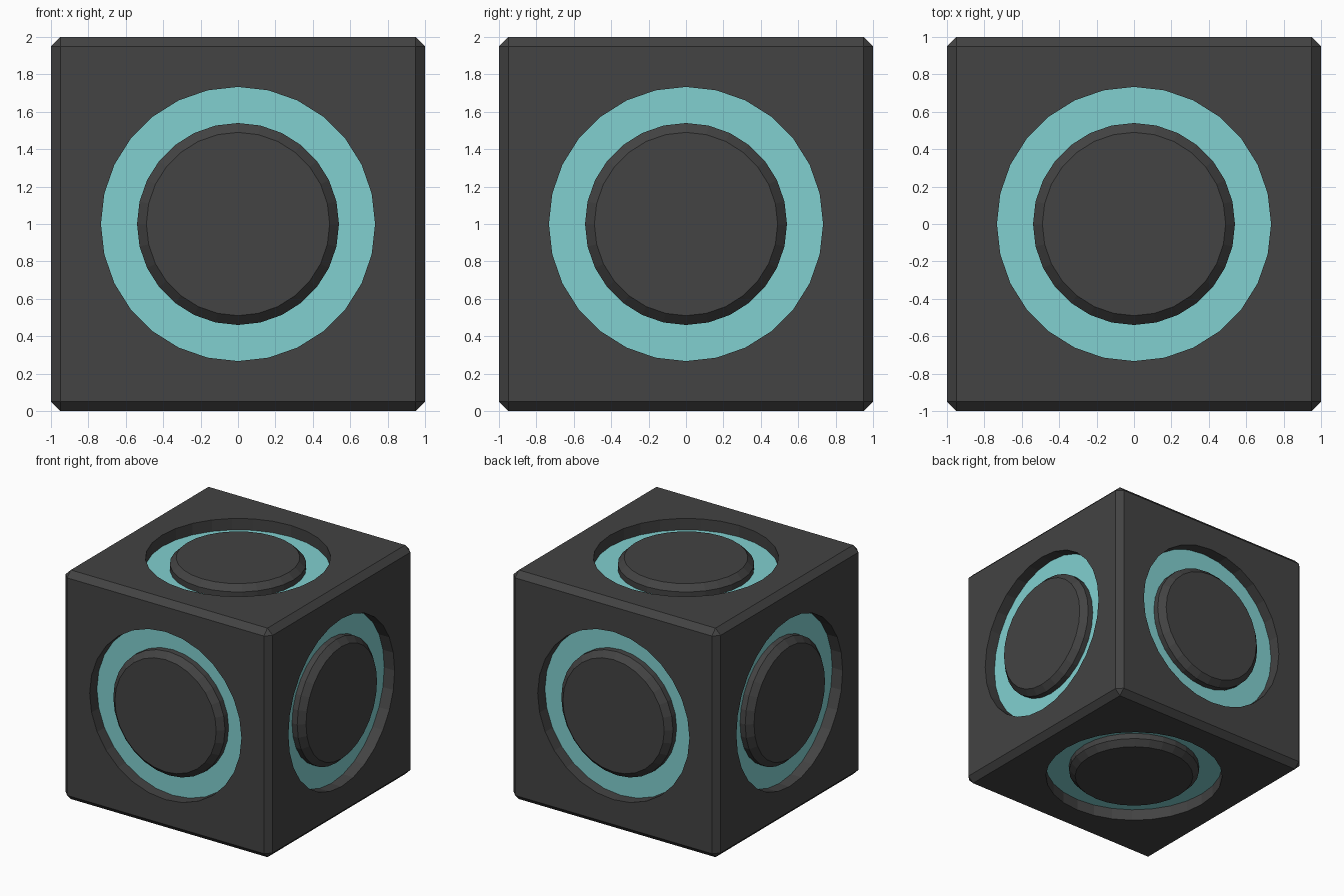
import bpy, bmesh, math
from mathutils import Matrix, Vector

if "Cube" in bpy.data.objects:
    bpy.data.objects.remove(bpy.data.objects["Cube"])

SIDES = 28
BEVEL = 0.05


def material(name, rgb):
    m = bpy.data.materials.new(name)
    m.diffuse_color = (*rgb, 1.0)
    m.use_nodes = True
    m.node_tree.nodes["Principled BSDF"].inputs["Base Color"].default_value = m.diffuse_color
    return m


dark = material("dark grey", (0.056, 0.056, 0.056))
cyan = material("light cyan", (0.22, 0.63, 0.63))

# Bevelled cube shell, with its six large faces removed for the panels
bm = bmesh.new()
bmesh.ops.create_cube(bm, size=2.0)
bmesh.ops.bevel(bm, geom=bm.edges[:], offset=BEVEL, segments=1,
                profile=0.5, affect='EDGES')
bmesh.ops.delete(bm, geom=[f for f in bm.faces if f.calc_area() > 1],
                 context='FACES_ONLY')

# Radius and height of each step: recess rim, recess floor, button foot,
# button shoulder, button top
STEPS = [(0.733, 1.0), (0.733, 0.9), (0.54, 0.9), (0.54, 0.95), (0.49, 1.0)]


def add_panel(rot):
    rings = []
    for r, h in STEPS:
        rings.append([bm.verts.new(rot @ Vector((
            r * math.cos(2 * math.pi * i / SIDES),
            r * math.sin(2 * math.pi * i / SIDES), h))) for i in range(SIDES)])
    # Flat square surround, split at the corners
    c = 1 - BEVEL
    corners = [bm.verts.new(rot @ Vector((x, y, 1.0)))
               for x, y in ((c, c), (-c, c), (-c, -c), (c, -c))]
    q = SIDES // 4
    for k in range(4):
        arc = [rings[0][(4 + q * k + j) % SIDES] for j in range(q + 1)]
        bm.faces.new([corners[k], corners[(k + 1) % 4]] + arc[::-1])
    # Recess wall, cyan floor and round button
    for s in range(len(rings) - 1):
        a, b = rings[s], rings[s + 1]
        for i in range(SIDES):
            j = (i + 1) % SIDES
            f = bm.faces.new((a[i], a[j], b[j], b[i]))
            f.material_index = 1 if s == 1 else 0
    bm.faces.new(rings[-1])


# One panel for each side of the cube
for k in range(4):
    add_panel(Matrix.Rotation(k * math.pi / 2, 3, 'X'))
for sign in (-1, 1):
    add_panel(Matrix.Rotation(sign * math.pi / 2, 3, 'Y'))

bmesh.ops.remove_doubles(bm, verts=bm.verts[:], dist=0.0005)
bmesh.ops.recalc_face_normals(bm, faces=bm.faces[:])
bmesh.ops.translate(bm, verts=bm.verts[:], vec=(0, 0, 1))

mesh = bpy.data.meshes.new("cube_with_round_buttons")
bm.to_mesh(mesh)
bm.free()
mesh.materials.append(dark)
mesh.materials.append(cyan)
obj = bpy.data.objects.new("cube_with_round_buttons", mesh)
bpy.context.collection.objects.link(obj)
